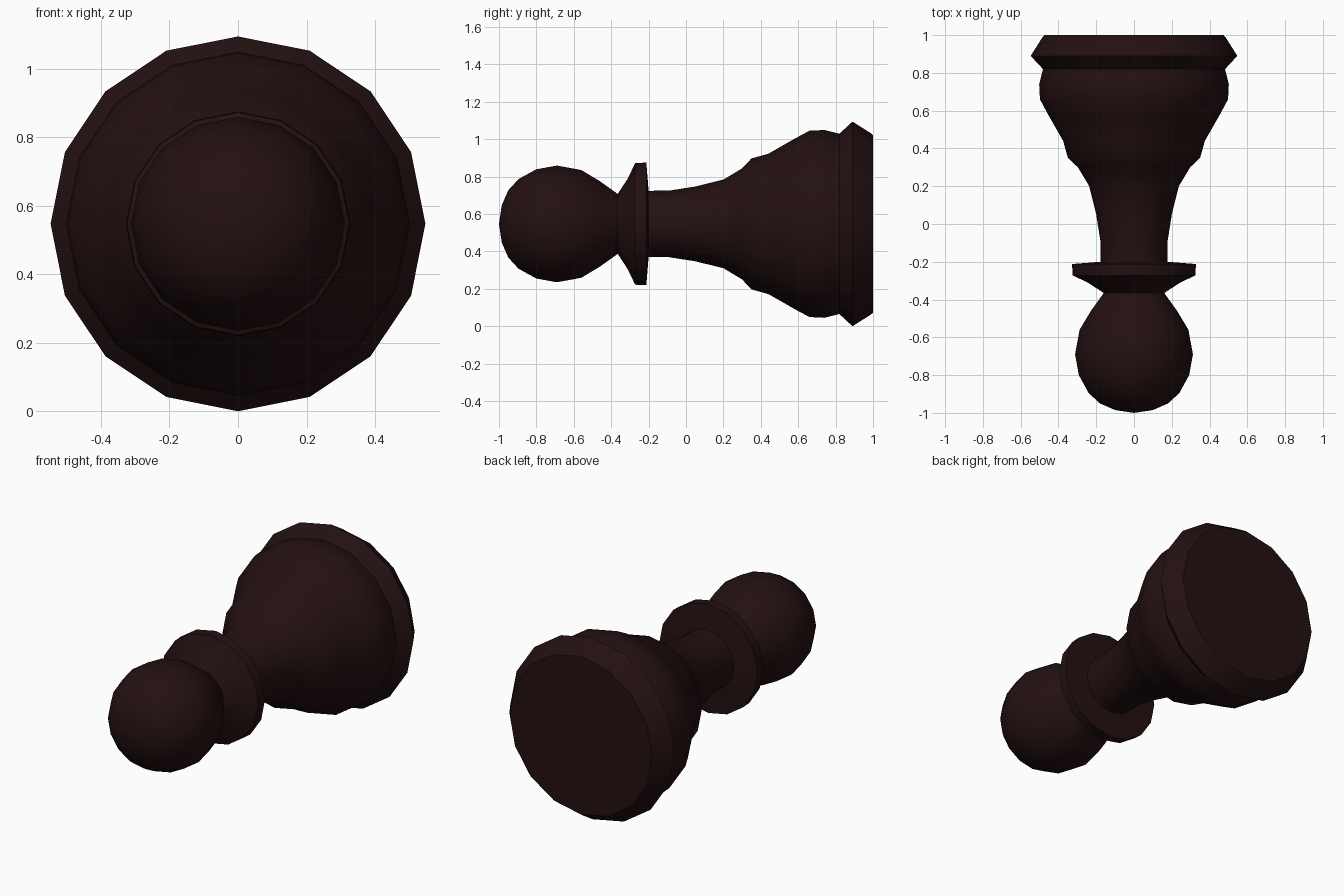
import bpy, bmesh, math

if "Cube" in bpy.data.objects:
    bpy.data.objects.remove(bpy.data.objects["Cube"])

CENTRE_Z = 0.547
SIDES = 16

wood = bpy.data.materials.new("dark_brown_wood")
wood.diffuse_color = (0.017, 0.0052, 0.0056, 1.0)
wood.use_nodes = True
wood.node_tree.nodes["Principled BSDF"].inputs["Base Color"].default_value = wood.diffuse_color


def lathe(name, profile, angle=40):
    """Turn (y, radius) points round the lying axis; radius 0 makes a pole."""
    bm = bmesh.new()
    rings = []
    for y, r in profile:
        n = 1 if r == 0 else SIDES
        rings.append([bm.verts.new((r * math.cos(2 * math.pi * i / SIDES), y,
                                    CENTRE_Z + r * math.sin(2 * math.pi * i / SIDES)))
                      for i in range(n)])
    for a, b in zip(rings, rings[1:]):
        for i in range(SIDES):
            j = (i + 1) % SIDES
            if len(a) == 1:
                bm.faces.new((a[0], b[j], b[i]))
            elif len(b) == 1:
                bm.faces.new((a[i], a[j], b[0]))
            else:
                bm.faces.new((a[i], a[j], b[j], b[i]))
    # every profile runs towards +y, so make the outward side the front
    for f in bm.faces:
        f.normal_update()
    mid = len(rings) // 2
    probe = max(bm.faces, key=lambda f: f.calc_center_median().x)
    if probe.normal.x < 0:
        bmesh.ops.reverse_faces(bm, faces=bm.faces[:])
    mesh = bpy.data.meshes.new(name)
    bm.to_mesh(mesh)
    bm.free()
    mesh.materials.append(wood)
    obj = bpy.data.objects.new(name, mesh)
    bpy.context.collection.objects.link(obj)
    bpy.ops.object.select_all(action='DESELECT')
    obj.select_set(True)
    bpy.context.view_layer.objects.active = obj
    bpy.ops.object.shade_smooth_by_angle(angle=math.radians(angle))
    return obj


# Round head, narrowing to the neck
lathe("head", [(-1.0, 0), (-0.985, 0.10), (-0.95, 0.18), (-0.895, 0.24),
               (-0.80, 0.292), (-0.69, 0.312), (-0.56, 0.288),
               (-0.46, 0.228), (-0.365, 0.16)], 50)

# Flared collar under the head
lathe("collar", [(-0.365, 0.16), (-0.31, 0.245), (-0.272, 0.325),
                 (-0.212, 0.328), (-0.2, 0.177)])

# Stem swelling into the body
lathe("body", [(-0.2, 0.177), (-0.09, 0.178), (0.05, 0.2), (0.2, 0.237),
               (0.3, 0.297), (0.35, 0.35), (0.44, 0.375), (0.58, 0.455),
               (0.66, 0.498), (0.74, 0.502), (0.82, 0.482)])

# Foot ring and flat base
lathe("base", [(0.82, 0.482), (0.89, 0.547), (0.985, 0.487), (1.0, 0.475), (1.0, 0)])
